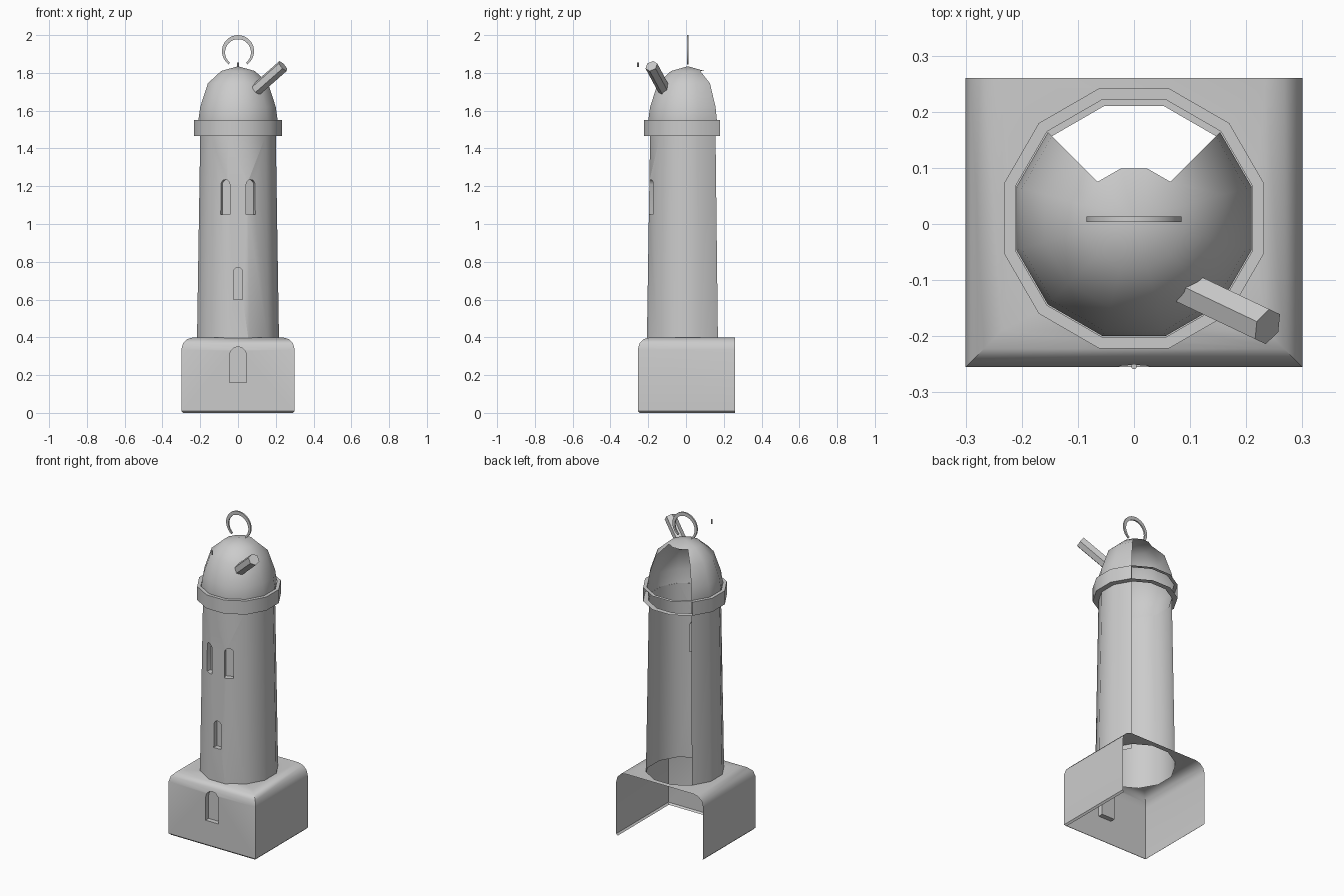
import bpy, bmesh, math
from mathutils import Matrix, Vector

cube = bpy.data.objects.get("Cube")
if cube:
    bpy.data.objects.remove(cube, do_unlink=True)

SIDES = 12
CY = 0.01  # tower axis in y

stone = bpy.data.materials.new("grey stone")
stone.use_nodes = True
GREY = (0.6, 0.6, 0.6, 1)
stone.diffuse_color = GREY
stone.node_tree.nodes["Principled BSDF"].inputs["Base Color"].default_value = GREY


def finish(name, bm, angle=40):
    mesh = bpy.data.meshes.new(name)
    bm.to_mesh(mesh)
    bm.free()
    obj = bpy.data.objects.new(name, mesh)
    bpy.context.collection.objects.link(obj)
    mesh.materials.append(stone)
    smooth(obj, angle)
    return obj


def smooth(obj, angle=40):
    bpy.ops.object.select_all(action="DESELECT")
    obj.select_set(True)
    bpy.context.view_layer.objects.active = obj
    bpy.ops.object.shade_smooth_by_angle(angle=math.radians(angle))


def lathe(bm, profile):
    """Twelve-sided surface of revolution, returns rows of vertices."""
    rows = []
    for r, z in profile:
        angles = [math.tau * (k + 0.5) / SIDES for k in range(SIDES)]
        rows.append([bm.verts.new((r * math.cos(a), CY + r * math.sin(a), z)) for a in angles])
    for low, high in zip(rows, rows[1:]):
        for k in range(SIDES):
            n = (k + 1) % SIDES
            bm.faces.new((low[k], low[n], high[n], high[k]))
    return rows


def at_back(face):
    """True for the three wall facets left open at the back."""
    c = face.calc_center_median()
    return c.y - CY > abs(c.x) * 1.05


def prism(name, r0, r1, z0, z1):
    bm = bmesh.new()
    rows = lathe(bm, [(r0, z0), (r1, z1)])
    bm.faces.new(rows[0][::-1])
    bm.faces.new(rows[1])
    return finish(name, bm)


def arch_cutter(half, z0, z1, radius, depth, turn=0):
    """Round-headed block that cuts a niche towards the tower axis."""
    outline = [(-half, z0), (half, z0)]
    outline += [(half * math.cos(a), z1 - half + half * math.sin(a))
                for a in (math.pi * k / 6 for k in range(7))]
    bm = bmesh.new()
    face = bm.faces.new([bm.verts.new((x, -radius + depth, z)) for x, z in outline])
    out = bmesh.ops.extrude_face_region(bm, geom=[face])["geom"]
    bmesh.ops.translate(bm, vec=(0, -0.1 - depth, 0),
                        verts=[v for v in out if isinstance(v, bmesh.types.BMVert)])
    bmesh.ops.recalc_face_normals(bm, faces=bm.faces)
    bm.transform(Matrix.Translation((0, CY, 0)) @ Matrix.Rotation(turn, 4, "Z"))
    cutter = finish("niche_cutter", bm)
    cutter.hide_render = True
    return cutter


def carve(obj, cutters, unwanted):
    """Cut the niches, then drop the faces that are left open."""
    for c in cutters:
        mod = obj.modifiers.new("cut", "BOOLEAN")
        mod.operation, mod.solver, mod.object = "DIFFERENCE", "EXACT", c
    graph = bpy.context.evaluated_depsgraph_get()
    bm = bmesh.new()
    bm.from_object(obj, graph)
    obj.modifiers.clear()
    bmesh.ops.delete(bm, geom=[f for f in bm.faces if unwanted(f)], context="FACES")
    bm.to_mesh(obj.data)
    bm.free()
    for c in cutters:
        bpy.data.objects.remove(c, do_unlink=True)
    smooth(obj)


# Base block: rounded shoulders, open back and underside, hole under the tower
X, FRONT, BACK, TOP = 0.3, -0.255, 0.26, 0.4
bm = bmesh.new()
bmesh.ops.create_cube(bm, size=1)
bm.transform(Matrix.Translation((0, (FRONT + BACK) / 2, TOP / 2))
             @ Matrix.Diagonal((2 * X, BACK - FRONT, TOP, 1)))


def mids(edge):
    return (edge.verts[0].co + edge.verts[1].co) / 2


shoulders = [e for e in bm.edges if mids(e).z > TOP - 0.01 and mids(e).y < BACK - 0.01]
bmesh.ops.bevel(bm, geom=shoulders, offset=0.065, segments=3, profile=0.5, affect="EDGES")
feet = [e for e in bm.edges if mids(e).z < 0.01 and mids(e).y < BACK - 0.01]
bmesh.ops.bevel(bm, geom=feet, offset=0.01, segments=1, affect="EDGES")
base = finish("base", bm)


def base_open(f):
    c, n = f.calc_center_median(), f.normal
    in_hole = Vector((c.x, c.y - CY)).length < 0.222 and abs(n.z) < 0.1 and c.y > -0.215
    return n.z < -0.9 and c.z < 0.05 or c.y > BACK - 0.005 or in_hole


carve(base, [prism("hole_cutter", 0.225, 0.225, -0.1, 0.6),
             arch_cutter(0.045, 0.16, 0.35, 0.265, 0.03)], base_open)

# Tapered tower with three round-headed windows
tower = prism("tower", 0.225, 0.207, 0.37, 1.465)
niches = [arch_cutter(0.025, 0.6, 0.77, 0.213, 0.03)]
niches += [arch_cutter(0.026, 1.05, 1.235, 0.208, 0.03, s * math.radians(19)) for s in (-1, 1)]
carve(tower, niches, lambda f: (abs(f.normal.z) > 0.9 and (f.calc_center_median().z < 0.38
      or f.calc_center_median().z > 1.46)) or at_back(f))

# Gallery ring: the flat rims run all the way round, the walls stop at the back
bm = bmesh.new()
lathe(bm, [(0.207, 1.465), (0.24, 1.465), (0.24, 1.55), (0.219, 1.55)])
bmesh.ops.delete(bm, geom=[f for f in bm.faces if abs(f.normal.z) < 0.5 and at_back(f)]
                 if not bm.normal_update() else [], context="FACES_ONLY")
finish("gallery_ring", bm)

# Dome with an open back below its closed cap
bm = bmesh.new()
rows = lathe(bm, [(0.208, 1.465), (0.217, 1.55), (0.207, 1.62), (0.165, 1.745), (0.092, 1.81)])
gap = [f for f in bm.faces if at_back(f)]
bmesh.ops.delete(bm, geom=gap, context="FACES_ONLY")
tip = bm.verts.new((0, CY, 1.835))
for k in range(SIDES):
    bm.faces.new((rows[-1][k], rows[-1][(k + 1) % SIDES], tip))
bmesh.ops.delete(bm, geom=[e for e in bm.edges if not e.link_faces], context="EDGES")
finish("dome", bm)


# Telescope and the small pin in front of the dome
def rod(name, start, end, radius, sides):
    start, end = Vector(start), Vector(end)
    axis = end - start
    bm = bmesh.new()
    bmesh.ops.create_cone(bm, cap_ends=True, segments=sides, radius1=radius,
                          radius2=radius, depth=axis.length)
    turn = axis.to_track_quat("Z", "Y").to_matrix().to_4x4()
    bm.transform(Matrix.Translation((start + end) / 2) @ turn)
    finish(name, bm, 65 if sides > 6 else 30)


rod("telescope", (0.095, -0.115, 1.71), (0.238, -0.183, 1.836), 0.034, 6)
rod("pin", (0, -0.254, 1.83), (0, -0.254, 1.855), 0.005, 8)

# Crescent finial, thickest at the top and open at the bottom
bm = bmesh.new()
STEPS = 28
loops = []
for k in range(STEPS + 1):
    t = k / STEPS
    a = math.radians(-55 + 290 * t)
    inner = 0.085 - 0.01 - 0.012 * math.sin(math.pi * t)
    loops.append([bm.verts.new((r * math.cos(a), y, 1.915 + r * math.sin(a)))
                  for r, y in ((0.085, 0.004), (0.085, 0.013), (inner, 0.013), (inner, 0.004))])
for p, q in zip(loops, loops[1:]):
    for i in range(4):
        j = (i + 1) % 4
        bm.faces.new((p[i], p[j], q[j], q[i]))
bm.faces.new(loops[0][::-1])
bm.faces.new(loops[-1])
bmesh.ops.recalc_face_normals(bm, faces=bm.faces)
finish("crescent_finial", bm)
